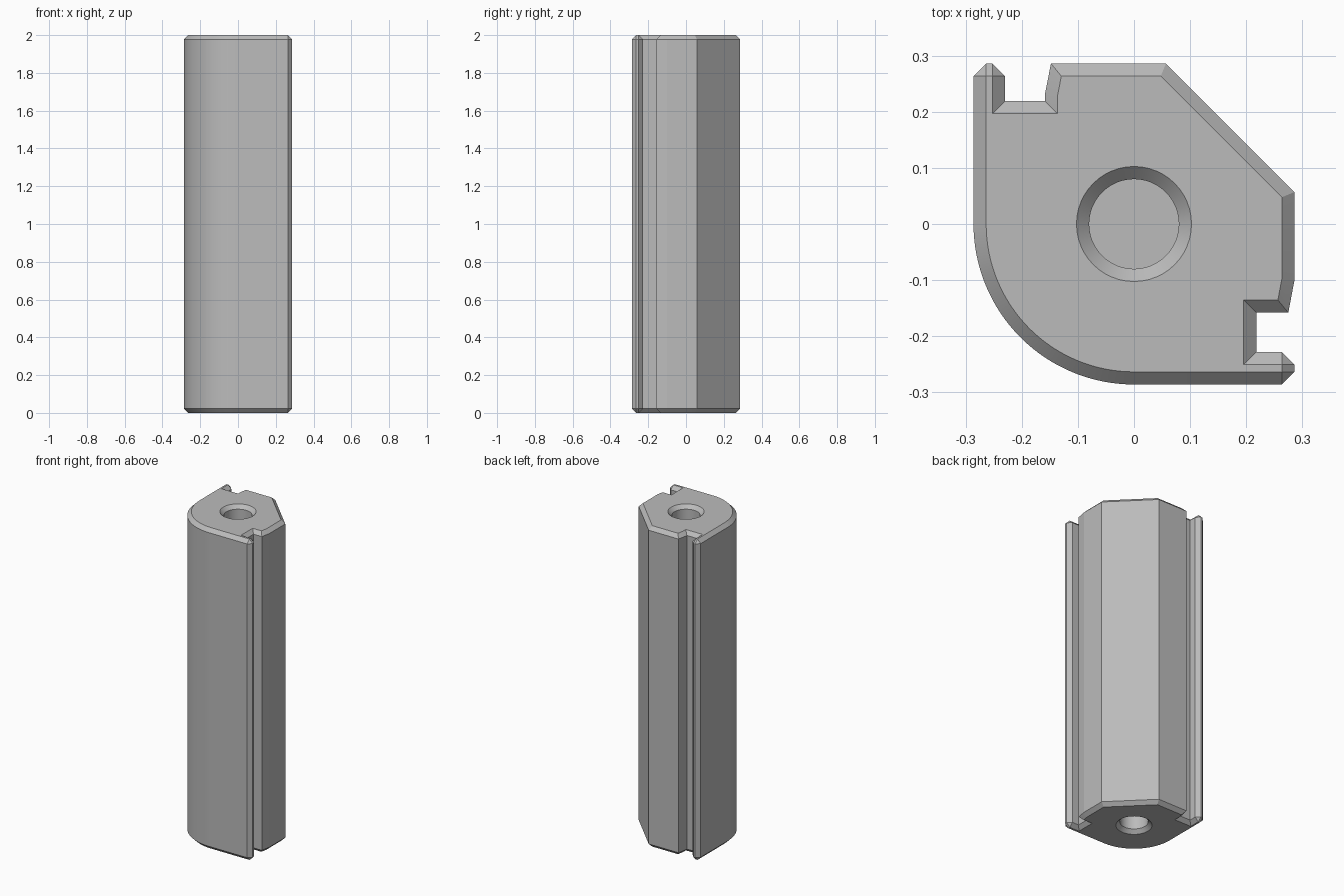
import bpy, bmesh, math
from mathutils import Vector

cube = bpy.data.objects.get("Cube")
if cube:
    bpy.data.objects.remove(cube)

LENGTH, R, CHAMFER = 2.0, 0.286, 0.0225
HOLE_R, HOLE_DEPTH = 0.08, 0.4

mat = bpy.data.materials.new("plain grey")
mat.use_nodes = True
grey = (0.5, 0.5, 0.5, 1)
mat.diffuse_color = grey
mat.node_tree.nodes["Principled BSDF"].inputs["Base Color"].default_value = grey

# Counter-clockwise section: rounded corner, slot, cut corner, slot
ARC = 32
sharp = [Vector((-R * math.cos(a), -R * math.sin(a)))
         for a in (i * math.pi / 2 / ARC for i in range(ARC + 1))]
fin_tips = [Vector(p) for p in ((R, -R), (R, -0.228), (-0.23, R), (-R, R))]
sharp += fin_tips[:2]
sharp += [Vector(p) for p in (
    (0.218, -0.228), (0.218, -0.158), (0.275, -0.158), (R, -0.1), (R, 0.057),
    (0.057, R), (-0.148, R), (-0.159, 0.23), (-0.159, 0.219), (-0.23, 0.219))]
sharp += fin_tips[2:]

# Pair every outer point with its inset point; fin tips get bevelled corners
outer, inner = [], []
for i, p in enumerate(sharp):
    d1 = (p - sharp[i - 1]).normalized()
    d2 = (sharp[(i + 1) % len(sharp)] - p).normalized()
    n1, n2 = Vector((-d1.y, d1.x)), Vector((-d2.y, d2.x))
    inset = p + (n1 + n2) * CHAMFER / (1 + n1.dot(n2))
    ends = [p - d1 * CHAMFER, p + d2 * CHAMFER] if p in fin_tips else [p]
    for e in ends:
        outer.append(e)
        inner.append(inset)

bm = bmesh.new()


def ring(points, z):
    """Add a loop of vertices, sharing those at repeated points."""
    verts = []
    for p in points:
        same = verts and (verts[-1].co.xy - p).length < 1e-6
        verts.append(verts[-1] if same else bm.verts.new((p.x, p.y, z)))
    return verts


def bridge(a, b):
    for i in range(len(a)):
        j = (i + 1) % len(a)
        bm.faces.new(list(dict.fromkeys((a[i], a[j], b[j], b[i]))))


def circle(r, n=48):
    return [Vector((r * math.cos(t), r * math.sin(t)))
            for t in (i * math.tau / n for i in range(n))]


def loop_edges(verts):
    edges = []
    for a, b in zip(verts, verts[1:] + verts[:1]):
        if a is not b:
            edges.append(bm.edges.get((a, b)))
    return edges


# Walls with chamfered ends
rings = [ring(inner, 0), ring(outer, CHAMFER),
         ring(outer, LENGTH - CHAMFER), ring(inner, LENGTH)]
for a, b in zip(rings, rings[1:]):
    bridge(a, b)

# Countersunk blind hole and flat cap at each end
for cap, z, into in ((rings[0], 0, 1), (rings[3], LENGTH, -1)):
    rim = ring(circle(HOLE_R + CHAMFER), z)
    bore = ring(circle(HOLE_R), z + into * CHAMFER)
    floor = ring(circle(HOLE_R), z + into * HOLE_DEPTH)
    bridge(rim, bore)
    bridge(bore, floor)
    bm.faces.new(floor)
    bmesh.ops.triangle_fill(bm, use_beauty=True, normal=(0, 0, -into),
                            edges=loop_edges(cap) + loop_edges(rim))

bmesh.ops.recalc_face_normals(bm, faces=bm.faces)
mesh = bpy.data.meshes.new("slotted_post")
bm.to_mesh(mesh)
bm.free()
mesh.materials.append(mat)
post = bpy.data.objects.new("slotted_post", mesh)
bpy.context.collection.objects.link(post)
bpy.ops.object.select_all(action="DESELECT")
post.select_set(True)
bpy.context.view_layer.objects.active = post
bpy.ops.object.shade_smooth_by_angle(angle=math.radians(9))
